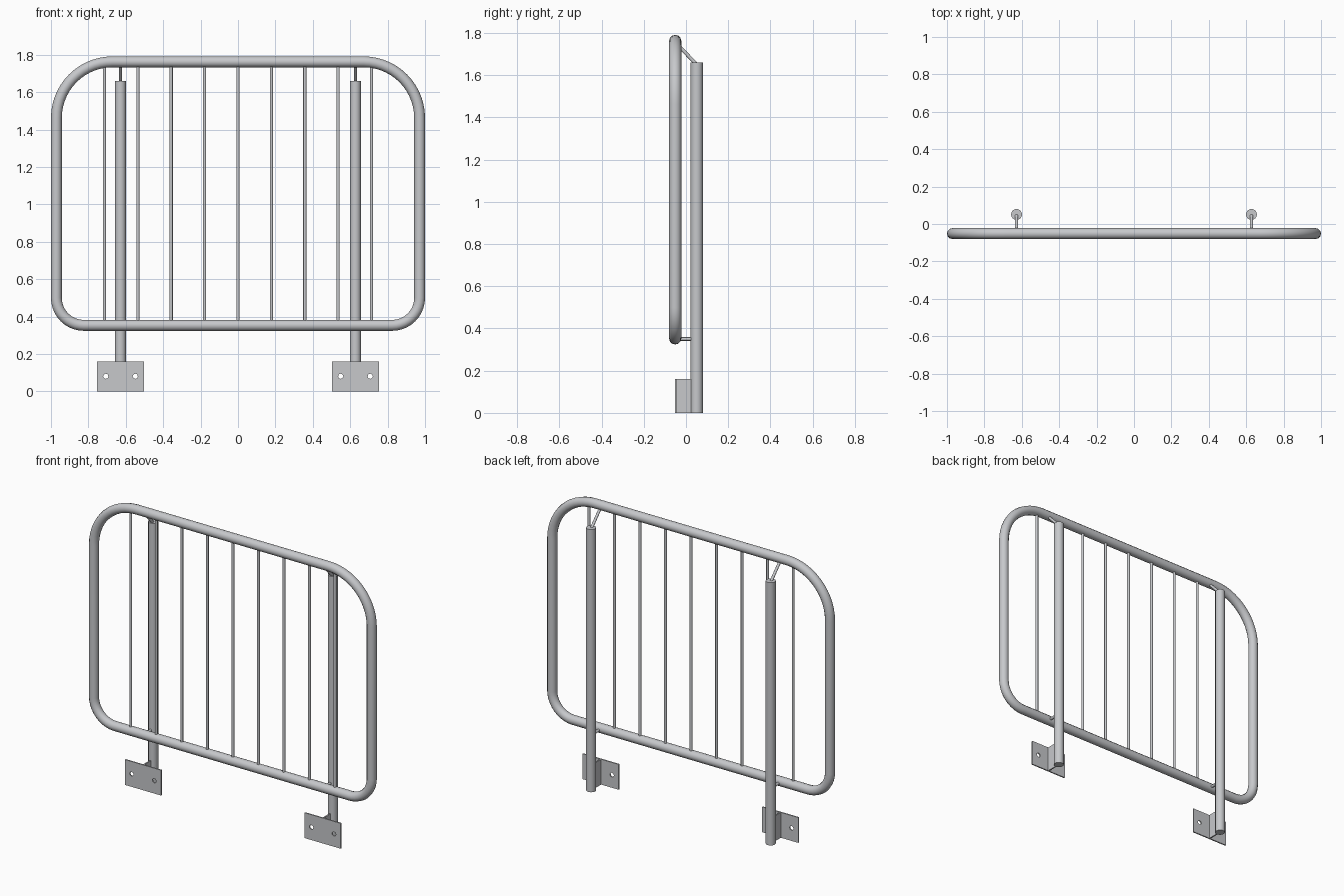
import bpy
from math import pi, sin, cos
from mathutils import Vector

default = bpy.data.objects.get("Cube")
if default:
    bpy.data.objects.remove(default, do_unlink=True)

steel = bpy.data.materials.new("galvanised_steel")
steel.use_nodes = True
STEEL_COLOUR = (0.57, 0.58, 0.6, 1)
steel.diffuse_color = STEEL_COLOUR
steel.node_tree.nodes["Principled BSDF"].inputs["Base Color"].default_value = STEEL_COLOUR

TUBE_R = 0.029     # frame and posts
ROD_R = 0.0085     # bars and brackets
FRAME_Y, POST_Y = -0.051, 0.051
BOTTOM, TOP = 0.353, 1.762
POST_X = 0.628


def finish(obj, name, smooth=True):
    obj.name = name
    obj.data.name = name
    obj.data.materials.clear()
    obj.data.materials.append(steel)
    if smooth:
        bpy.ops.object.shade_smooth_by_angle(angle=pi / 5)
    return obj


def rod(name, start, end, radius, sides=16):
    """Capped cylinder between two points."""
    a, b = Vector(start), Vector(end)
    bpy.ops.mesh.primitive_cylinder_add(vertices=sides, radius=radius,
                                        depth=(b - a).length, location=(a + b) / 2)
    obj = bpy.context.object
    obj.rotation_euler = (b - a).to_track_quat('Z', 'Y').to_euler()
    return finish(obj, name)


def box(name, centre, size):
    bpy.ops.mesh.primitive_cube_add(size=1, location=centre)
    obj = bpy.context.object
    obj.scale = size
    return finish(obj, name, smooth=False)


def curve_part(name, loops, y, dims, **settings):
    """Closed outlines in the x-z plane, turned into a mesh."""
    data = bpy.data.curves.new(name, 'CURVE')
    data.dimensions = dims
    for key, value in settings.items():
        setattr(data, key, value)
    for loop in loops:
        spline = data.splines.new('POLY')
        spline.points.add(len(loop) - 1)
        for point, (x, z) in zip(spline.points, loop):
            point.co = (x, z, 0, 1)
        spline.use_cyclic_u = True
    obj = bpy.data.objects.new(name, data)
    bpy.context.collection.objects.link(obj)
    obj.location.y = y
    obj.rotation_euler.x = pi / 2
    bpy.ops.object.select_all(action='DESELECT')
    obj.select_set(True)
    bpy.context.view_layer.objects.active = obj
    bpy.ops.object.convert(target='MESH')
    return finish(bpy.context.object, name)


def arc(cx, cz, r, start, sweep, steps):
    return [(cx + r * cos(start + sweep * i / steps),
             cz + r * sin(start + sweep * i / steps)) for i in range(steps + 1)]


# Bent tube frame with wide upper and tighter lower corners
half = 1 - TUBE_R
r_top, r_low = 0.3, 0.147
outline = (arc(half - r_top, TOP - r_top, r_top, 0, pi / 2, 14)
           + arc(r_top - half, TOP - r_top, r_top, pi / 2, pi / 2, 14)
           + arc(r_low - half, BOTTOM + r_low, r_low, pi, pi / 2, 10)
           + arc(half - r_low, BOTTOM + r_low, r_low, 1.5 * pi, pi / 2, 10))
curve_part("tube_frame", [outline], FRAME_Y, '3D', bevel_depth=TUBE_R, bevel_resolution=4)

# Vertical infill bars
for i in range(-4, 5):
    x = i * 0.1785
    rod(f"infill_bar_{i + 5}", (x, FRAME_Y, BOTTOM), (x, FRAME_Y, TOP), ROD_R, 12)

# Posts with brackets and mounting plates
for side, s in (("left", 1), ("right", -1)):
    x = s * POST_X
    rod(f"{side}_post", (x, POST_Y, 0), (x, POST_Y, 1.66), TUBE_R, 24)
    rod(f"{side}_upper_bracket", (x, POST_Y - 0.005, 1.655), (x, FRAME_Y, TOP - 0.005), ROD_R, 12)
    rod(f"{side}_lower_bracket", (x, POST_Y, 0.35), (x, FRAME_Y, 0.35), ROD_R, 12)
    box(f"{side}_web_plate", (x, -0.01, 0.08), (0.008, 0.075, 0.16))
    w = 0.126
    rectangle = [(x - w, 0), (x + w, 0), (x + w, 0.16), (x - w, 0.16)]
    holes = [arc(x + d, 0.081, 0.014, 0, pi * 2 * 7 / 8, 7) for d in (-0.079, 0.079)]
    curve_part(f"{side}_mounting_plate", [rectangle] + holes, -0.048, '2D',
               fill_mode='BOTH', extrude=0.004)
